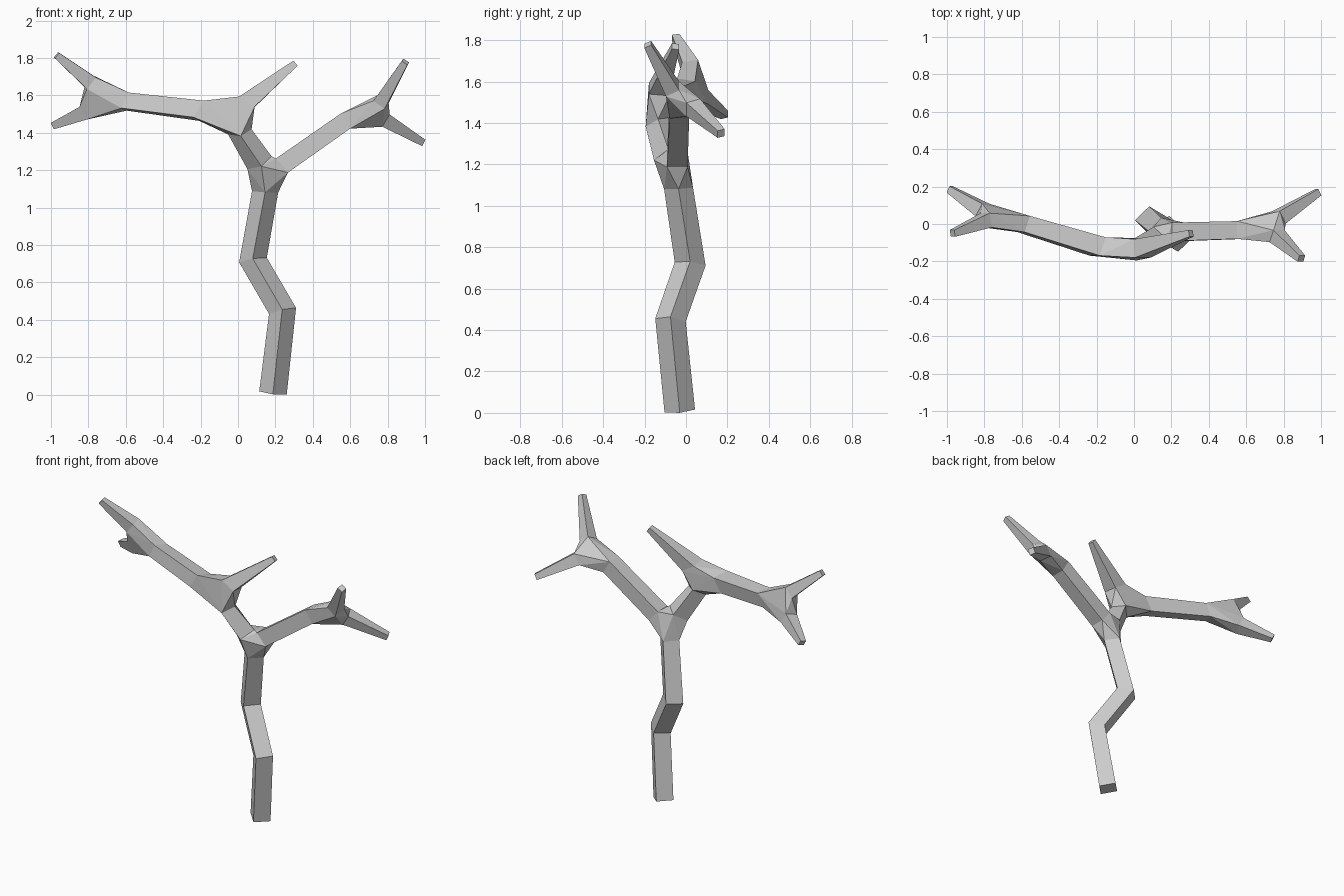
import bpy, bmesh, math
from mathutils import Vector

if "Cube" in bpy.data.objects:
    bpy.data.objects.remove(bpy.data.objects["Cube"])

bm = bmesh.new()


def ring(center, normal, r, roll=45):
    """Square cross-section; roll 0 = diamond with a corner facing y."""
    n = Vector(normal).normalized()
    u = (Vector((0, 1, 0)) - n * n.y).normalized()
    v = n.cross(u)
    verts = []
    for k in range(4):
        a = math.radians(roll + 90 * k)
        verts.append(bm.verts.new(Vector(center) + r * (u * math.cos(a) + v * math.sin(a))))
    return verts


def limb(*rings):
    """Four-sided tube through consecutive rings."""
    for a, b in zip(rings, rings[1:]):
        for i in range(4):
            j = (i + 1) % 4
            bm.faces.new((a[i], a[j], b[j], b[i]))


def fork(*rings):
    """Convex joint between limb ends, left open where the limbs attach."""
    pts = [(v, k) for k, r in enumerate(rings) for v in r]
    tmp = bmesh.new()
    index = {tmp.verts.new(v.co): (v, k) for v, k in pts}
    bmesh.ops.convex_hull(tmp, input=tmp.verts[:], use_existing_faces=False)
    for f in tmp.faces:
        src = [index[v] for v in f.verts]
        if len({k for _, k in src}) > 1:
            bm.faces.new([v for v, _ in src])
    tmp.free()


# trunk
base = ring((0.187, -0.03, 0.009), (0.053, -0.045, 0.45), 0.074, 0)
bend1 = ring((0.238, -0.075, 0.448), (-0.2, 0.1, 0.9), 0.074, 0)
bend2 = ring((0.08, 0.02, 0.72), (-0.15, 0.1, 0.9), 0.075, 0)
top = ring((0.145, -0.036, 1.085), (0.05, -0.05, 1), 0.07, 0)
limb(base, bend1, bend2, top)
bm.faces.new(base)

# left stem and right limb leaving the main fork
stem0 = ring((0.115, -0.085, 1.24), (-0.45, -0.3, 0.85), 0.073, 0)
stem1 = ring((0.01, -0.135, 1.405), (-0.2, -0.35, 0.9), 0.064, 0)
right0 = ring((0.235, -0.042, 1.225), (0.75, 0, 0.65), 0.07)
right1 = ring((0.575, -0.032, 1.463), (0.85, 0, 0.5), 0.067)
fork(top, stem0, right0)
limb(stem0, stem1)
limb(right0, right1)

# left fork: short twig and long limb
twig0 = ring((0.045, -0.13, 1.563), (0.55, 0.1, 0.85), 0.07)
twig1 = ring((0.305, -0.05, 1.77), (0.8, 0.2, 0.65), 0.025)
left0 = ring((-0.195, -0.12, 1.518), (-0.8, 0.35, 0.5), 0.074)
left1 = ring((-0.59, 0.0, 1.567), (-0.85, 0.35, 0.4), 0.065)
fork(stem1, twig0, left0)
limb(left0, left1)

# end twigs on both sides
lu0 = ring((-0.79, 0.02, 1.67), (-0.75, -0.2, 0.6), 0.055)
lu1 = ring((-0.97, -0.05, 1.815), (-0.7, -0.2, 0.6), 0.026)
ld0 = ring((-0.81, 0.075, 1.515), (-0.7, 0.5, -0.4), 0.055)
ld1 = ring((-0.985, 0.185, 1.44), (-0.75, 0.45, -0.4), 0.027)
fork(left1, lu0, ld0)

ru0 = ring((0.765, -0.065, 1.565), (0.5, -0.5, 0.7), 0.052)
ru1 = ring((0.895, -0.185, 1.78), (0.5, -0.45, 0.75), 0.026)
rd0 = ring((0.775, 0.035, 1.475), (0.75, 0.5, -0.45), 0.054)
rd1 = ring((0.985, 0.17, 1.35), (0.8, 0.5, -0.4), 0.027)
fork(right1, ru0, rd0)

for a, b in ((twig0, twig1), (lu0, lu1), (ld0, ld1), (ru0, ru1), (rd0, rd1)):
    limb(a, b)
    bm.faces.new(b)

bmesh.ops.recalc_face_normals(bm, faces=bm.faces[:])
mesh = bpy.data.meshes.new("bare_tree")
bm.to_mesh(mesh)
bm.free()
bpy.context.collection.objects.link(bpy.data.objects.new("bare_tree", mesh))
